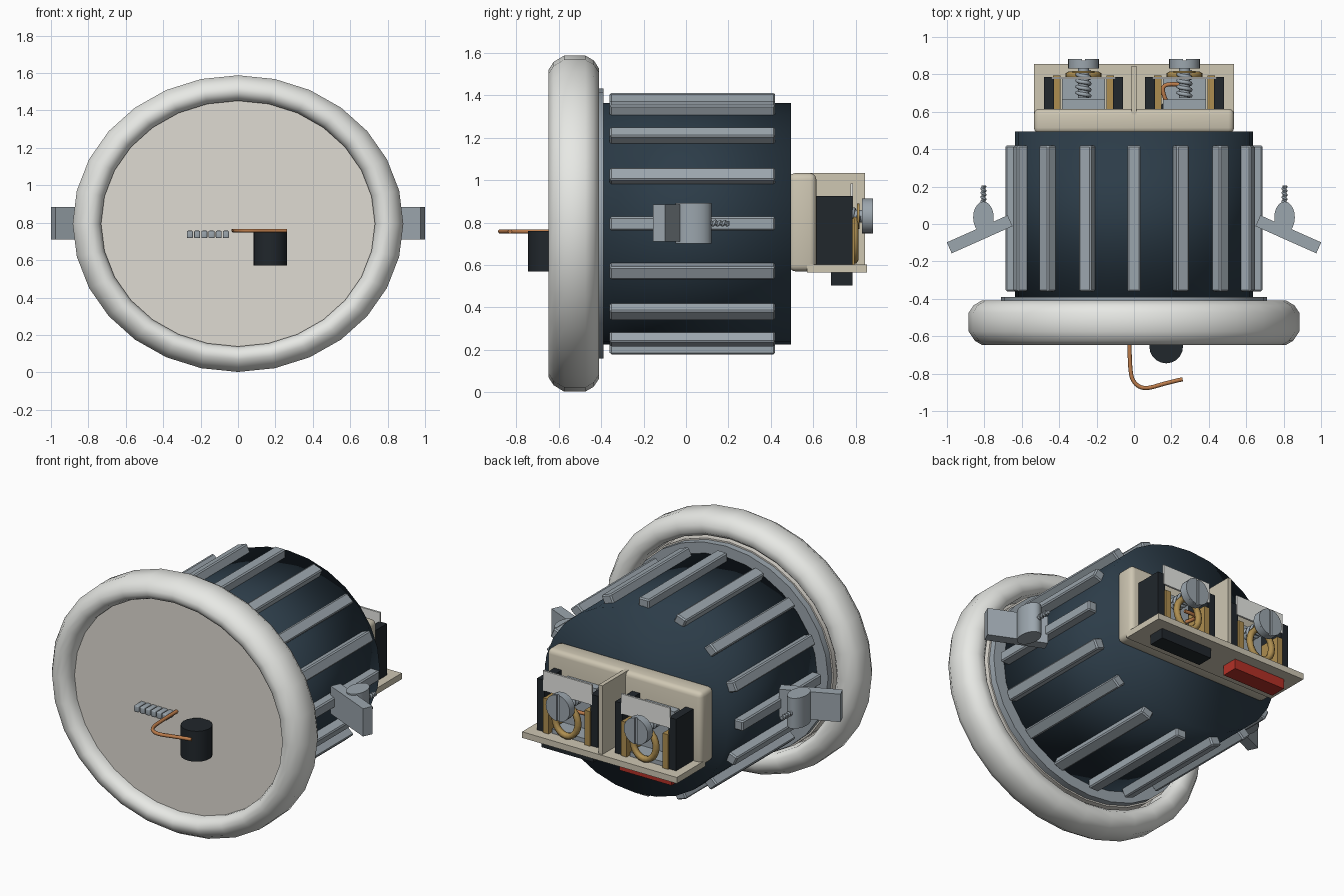
import bpy, bmesh
from math import sin, cos, pi, radians
from mathutils import Matrix, Vector

if "Cube" in bpy.data.objects:
    bpy.data.objects.remove(bpy.data.objects["Cube"])

SQ = 0.897          # the round parts are slightly squashed in z
CZ = 0.795          # height of the main axis
SEG = 28


def mat(name, r, g, b):
    m = bpy.data.materials.new(name)
    m.diffuse_color = (r, g, b, 1)
    m.use_nodes = True
    m.node_tree.nodes["Principled BSDF"].inputs["Base Color"].default_value = m.diffuse_color
    return m


WHITE = mat("trim_white", 0.80, 0.81, 0.78)
LENS = mat("lens_beige", 0.74, 0.71, 0.65)
NAVY = mat("navy", 0.025, 0.045, 0.065)
STEEL = mat("steel", 0.33, 0.38, 0.42)
CREAM = mat("cream", 0.62, 0.57, 0.45)
BLACK = mat("black", 0.015, 0.02, 0.025)
BRASS = mat("brass", 0.42, 0.27, 0.08)
COPPER = mat("copper", 0.50, 0.20, 0.07)
RED = mat("red", 0.45, 0.03, 0.02)


def finish(name, bm, material, smooth=35):
    bmesh.ops.recalc_face_normals(bm, faces=bm.faces)
    me = bpy.data.meshes.new(name)
    bm.to_mesh(me)
    bm.free()
    ob = bpy.data.objects.new(name, me)
    bpy.context.collection.objects.link(ob)
    me.materials.append(material)
    if smooth:
        bpy.context.view_layer.objects.active = ob
        bpy.ops.object.select_all(action='DESELECT')
        ob.select_set(True)
        bpy.ops.object.shade_smooth_by_angle(angle=radians(smooth))
    return ob


def lathe(name, profile, material, closed=False, smooth=35):
    """Spin (radius, y) points about the main axis, squashed in z."""
    bm = bmesh.new()
    rings = [[bm.verts.new((r * cos(2 * pi * i / SEG), y, CZ + SQ * r * sin(2 * pi * i / SEG)))
              for i in range(SEG)] for r, y in profile]
    pairs = list(zip(rings, rings[1:]))
    if closed:
        pairs.append((rings[-1], rings[0]))
    else:
        bm.faces.new(rings[0])
        bm.faces.new(rings[-1])
    for a, b in pairs:
        for i in range(SEG):
            j = (i + 1) % SEG
            bm.faces.new((a[i], a[j], b[j], b[i]))
    return finish(name, bm, material, smooth)


def box(name, lo, hi, material, bevel=0.0, turn=0.0):
    """Box between two corners, optionally turned about z."""
    lo, hi = Vector(lo), Vector(hi)
    bm = bmesh.new()
    bmesh.ops.create_cube(bm, size=1)
    bmesh.ops.scale(bm, vec=hi - lo, verts=bm.verts)
    if bevel:
        bmesh.ops.bevel(bm, geom=bm.edges[:], offset=bevel, segments=3, profile=0.5, affect='EDGES')
    bmesh.ops.transform(bm, matrix=Matrix.Translation((lo + hi) / 2) @ Matrix.Rotation(turn, 4, 'Z'),
                        verts=bm.verts)
    return finish(name, bm, material, 35 if bevel else 0)


def cyl(name, c, r, depth, axis, material, seg=20, stretch=(1, 1, 1)):
    bm = bmesh.new()
    bmesh.ops.create_cone(bm, cap_ends=True, segments=seg, radius1=r, radius2=r, depth=depth)
    if axis == 'Y':
        bmesh.ops.rotate(bm, matrix=Matrix.Rotation(pi / 2, 3, 'X'), verts=bm.verts)
    bmesh.ops.scale(bm, vec=stretch, verts=bm.verts)
    bmesh.ops.translate(bm, vec=c, verts=bm.verts)
    return finish(name, bm, material)


def wire(name, pts, r, material, cyclic=False, kind='POLY'):
    cu = bpy.data.curves.new(name, 'CURVE')
    cu.dimensions = '3D'
    cu.bevel_depth = r
    cu.bevel_resolution = 1
    cu.use_fill_caps = True
    sp = cu.splines.new(kind)
    sp.points.add(len(pts) - 1)
    for p, q in zip(sp.points, pts):
        p.co = (*q, 1)
    sp.use_cyclic_u = cyclic
    if kind == 'NURBS':
        sp.order_u = 3
        sp.use_endpoint_u = True
        sp.resolution_u = 4
    cu.materials.append(material)
    ob = bpy.data.objects.new(name, cu)
    bpy.context.collection.objects.link(ob)
    return ob


def coil(name, start, length, radius, turns, r, material):
    """Helix along y."""
    n = turns * 10
    pts = [Vector(start) + Vector((radius * cos(pi * i / 5), length * i / n, radius * sin(pi * i / 5)))
           for i in range(n + 1)]
    return wire(name, pts, r, material)


# front trim ring, lens, mounting flange and housing
lathe("trim_ring", [(0.732, -0.56), (0.732, -0.595), (0.748, -0.63), (0.778, -0.648), (0.81, -0.648),
                    (0.85, -0.625), (0.884, -0.575), (0.884, -0.475), (0.858, -0.435), (0.815, -0.41),
                    (0.765, -0.41), (0.735, -0.44)], WHITE, closed=True, smooth=75)
lathe("lens", [(0.738, -0.57), (0.738, -0.55)], LENS)
lathe("lens_seat", [(0.72, -0.55), (0.72, -0.43)], LENS)
lathe("mounting_flange", [(0.71, -0.43), (0.71, -0.39)], STEEL)
lathe("housing", [(0.635, -0.40), (0.635, 0.495)], NAVY, smooth=180)

# sixteen cooling fins
for k in range(16):
    bm = bmesh.new()
    bmesh.ops.create_cube(bm, size=1)
    bmesh.ops.scale(bm, vec=(0.085, 0.78, 0.072), verts=bm.verts)
    bmesh.ops.bevel(bm, geom=bm.edges[:], offset=0.008, segments=1, affect='EDGES')
    bmesh.ops.translate(bm, vec=(0.645, 0.03, 0), verts=bm.verts)
    bmesh.ops.rotate(bm, matrix=Matrix.Rotation(k * pi / 8, 3, 'Y'), verts=bm.verts)
    bmesh.ops.scale(bm, vec=(1, 1, SQ), verts=bm.verts)
    bmesh.ops.translate(bm, vec=(0, 0, CZ), verts=bm.verts)
    finish(f"fin_{k}", bm, STEEL, 0)

# spring clips on both sides
for side, s in (("left", -1), ("right", 1)):
    c = Vector((0.825 * s, -0.055, 0.797))
    h = Vector((0.178, 0.032, 0.087))
    box(f"{side}_clip_arm", c - h, c + h, STEEL, turn=radians(-24) * s)
    cyl(f"{side}_clip_barrel", (0.805 * s, 0.035, 0.797), 1, 0.19, 'Z', STEEL, 20, (0.055, 0.085, 1))
    cyl(f"{side}_clip_pin", (0.805 * s, 0.15, 0.797), 0.011, 0.11, 'Y', STEEL, 10)
    coil(f"{side}_clip_spring", (0.805 * s, 0.11, 0.797), 0.09, 0.011, 4, 0.006, STEEL)

# loose cable and small ribs on the lens
cyl("front_cable_sleeve", (0.172, -0.655, 0.665), 0.09, 0.19, 'Z', BLACK)
wire("front_copper_wire", [(0.26, -0.83, 0.758), (0.17, -0.85, 0.758), (0.06, -0.885, 0.758),
                           (0.0, -0.855, 0.758), (-0.025, -0.78, 0.758), (-0.025, -0.55, 0.758)],
     0.011, COPPER, kind='NURBS')
for k in range(6):
    x = -0.257 + 0.0385 * k
    box(f"lens_rib_{k}", (x - 0.016, -0.64, 0.717), (x + 0.016, -0.56, 0.757), STEEL, 0.006)

# terminal housing: backing block, tray and divider
box("terminal_backing", (-0.535, 0.485, 0.57), (0.535, 0.615, 1.033), CREAM, 0.03)
box("terminal_tray", (-0.535, 0.57, 0.565), (0.535, 0.855, 0.603), CREAM)
box("terminal_divider", (-0.013, 0.58, 0.60), (0.013, 0.845, 1.033), CREAM)

# two screw terminals
for side, x, tint in (("left", -0.27, RED), ("right", 0.27, BLACK)):
    for e, s in (("a", -1), ("b", 1)):
        o, i = x + 0.185 * s, x + 0.143 * s
        box(f"{side}_wall_{e}", (o - 0.026, 0.605, 0.60), (o + 0.026, 0.785, 0.925), BLACK)
        box(f"{side}_brass_bar_{e}", (i - 0.019, 0.61, 0.60), (i + 0.019, 0.795, 0.82), BRASS)
    box(f"{side}_cage", (x - 0.115, 0.61, 0.60), (x + 0.115, 0.665, 0.90), STEEL)
    box(f"{side}_cage_base", (x - 0.115, 0.66, 0.60), (x + 0.115, 0.775, 0.63), STEEL)
    box(f"{side}_marker_plate", (x - 0.17, 0.775, 0.86), (x + 0.17, 0.787, 0.985), WHITE)
    ring = [(x + 0.08 * cos(a * pi / 10), 0.795, 0.72 + 0.095 * sin(a * pi / 10)) for a in range(20)]
    wire(f"{side}_clamp_ring", ring, 0.02, BRASS, cyclic=True)
    cyl(f"{side}_washer", (x, 0.812, 0.83), 0.06, 0.012, 'Y', BRASS)
    cyl(f"{side}_screw_shaft", (x, 0.76, 0.83), 0.03, 0.17, 'Y', STEEL, 14)
    coil(f"{side}_screw_thread", (x, 0.685, 0.83), 0.13, 0.033, 4, 0.011, STEEL)
    # slotted head: two half discs over a full one
    cyl(f"{side}_screw_head", (x, 0.852, 0.83), 0.083, 0.042, 'Y', STEEL)
    for e, s in (("a", 1), ("b", -1)):
        bm = bmesh.new()
        vs = [bm.verts.new((x + s * max(0.083 * sin(t), 0.009), 0.872, 0.83 + 0.083 * cos(t)))
              for t in [0.11 + (pi - 0.22) * n / 10 for n in range(11)]]
        f = bm.faces.new(vs)
        g = bmesh.ops.extrude_face_region(bm, geom=[f])["geom"]
        bmesh.ops.translate(bm, vec=(0, 0.01, 0), verts=[v for v in g if isinstance(v, bmesh.types.BMVert)])
        finish(f"{side}_head_{e}", bm, STEEL)
    box(f"{side}_release_button", (x - 0.18, 0.683, 0.503), (x + 0.18, 0.785, 0.57), tint)

# cable end held in the right terminal
cyl("rear_cable_sleeve", (0.185, 0.605, 0.69), 0.05, 0.17, 'Z', BLACK)
wire("rear_copper_wire", [(0.185, 0.63, 0.76), (0.15, 0.70, 0.77), (0.16, 0.755, 0.77),
                          (0.25, 0.745, 0.77)], 0.011, COPPER, kind='NURBS')
